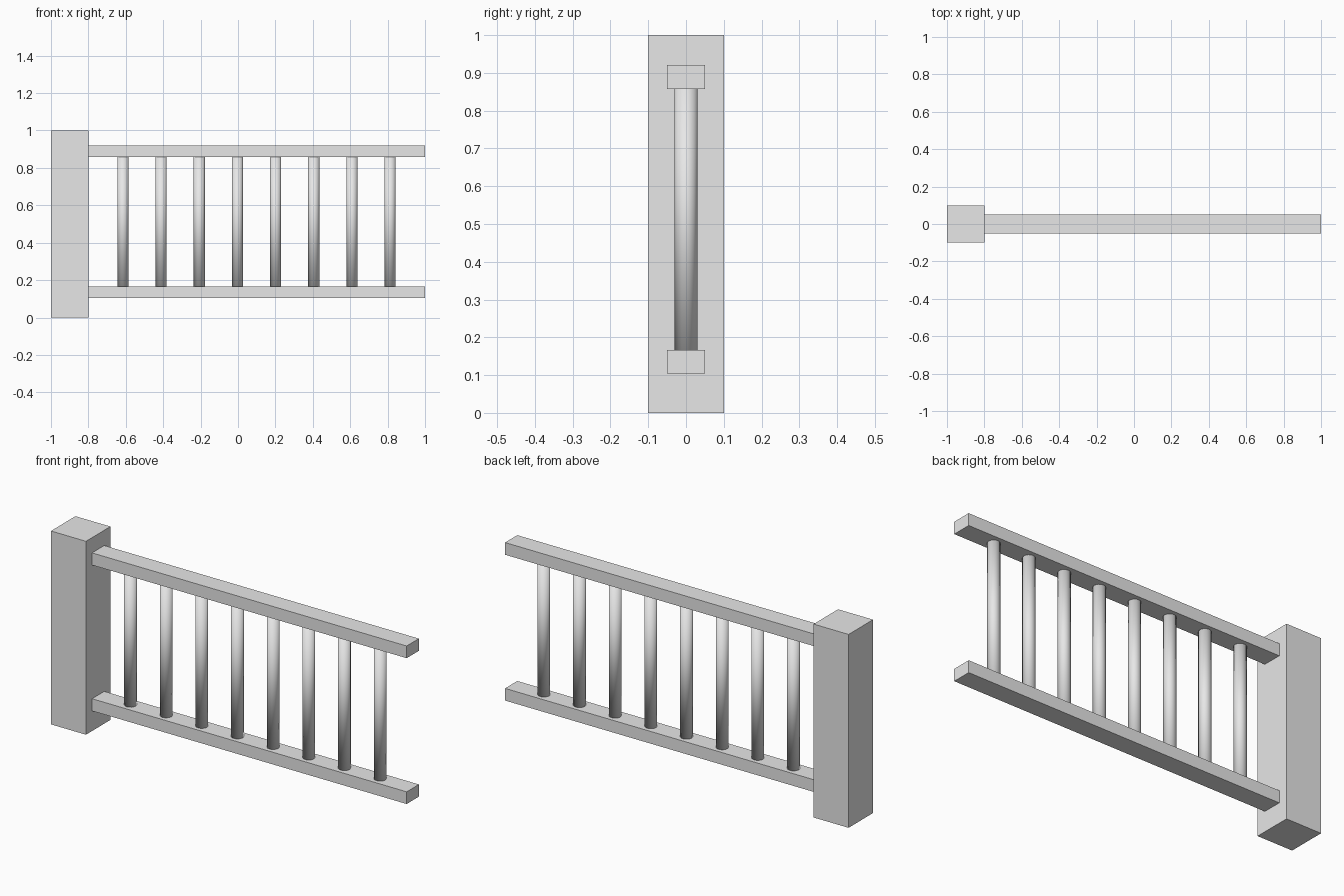
import bpy

cube = bpy.data.objects.get("Cube")
if cube:
    bpy.data.objects.remove(cube, do_unlink=True)

grey = bpy.data.materials.new("light_grey")
grey.use_nodes = True
colour = (0.8, 0.8, 0.8, 1)
grey.diffuse_color = colour
grey.node_tree.nodes["Principled BSDF"].inputs["Base Color"].default_value = colour


def box(name, low, high):
    """Axis-aligned box between two corners."""
    centre = [(a + b) / 2 for a, b in zip(low, high)]
    bpy.ops.mesh.primitive_cube_add(size=1, location=centre)
    obj = bpy.context.object
    obj.name = name
    obj.scale = [b - a for a, b in zip(low, high)]
    bpy.ops.object.transform_apply(location=False, rotation=False, scale=True)
    obj.data.materials.append(grey)


# Square end post
box("post", (-1, -0.1, 0), (-0.8, 0.1, 1))

# Lower and upper rails
RAIL_HEIGHT = 0.063
LOWER, UPPER = 0.104, 0.858
for name, z in (("lower_rail", LOWER), ("upper_rail", UPPER)):
    box(name, (-0.8, -0.05, z), (1, 0.05, z + RAIL_HEIGHT))

# Round balusters between the rails, softly shaded over their ends
bottom = LOWER + RAIL_HEIGHT
for i in range(8):
    bpy.ops.mesh.primitive_cylinder_add(
        vertices=16, radius=0.03, depth=UPPER - bottom,
        location=(-0.615 + 0.204 * i, 0, (UPPER + bottom) / 2))
    baluster = bpy.context.object
    baluster.name = f"baluster_{i + 1}"
    baluster.data.materials.append(grey)
    bpy.ops.object.shade_smooth()
